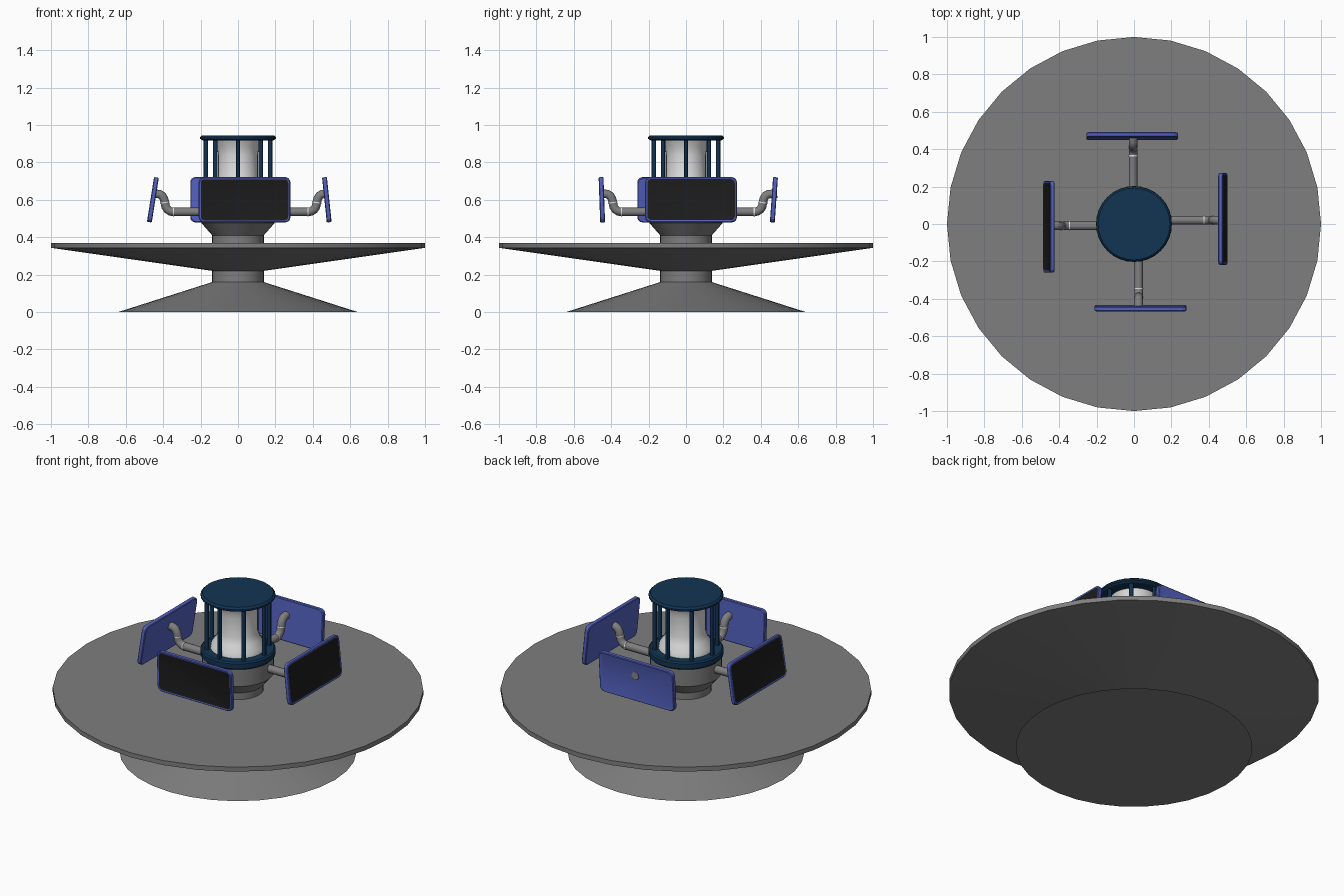
import bpy, bmesh, math
from mathutils import Matrix, Vector

if "Cube" in bpy.data.objects:
    bpy.data.objects.remove(bpy.data.objects["Cube"])


def material(name, rgb):
    m = bpy.data.materials.new(name)
    m.diffuse_color = (*rgb, 1)
    m.use_nodes = True
    m.node_tree.nodes["Principled BSDF"].inputs["Base Color"].default_value = m.diffuse_color
    return m


GREY = material("hull grey", (0.21, 0.21, 0.21))
NAVY = material("dark navy", (0.006, 0.034, 0.085))
BLUE = material("panel blue", (0.085, 0.12, 0.52))
BLACK = material("solar black", (0.012, 0.012, 0.012))
WHITE = material("lens white", (0.75, 0.75, 0.75))


def finish(name, bm, mats, angle=30):
    bmesh.ops.recalc_face_normals(bm, faces=bm.faces[:])
    me = bpy.data.meshes.new(name)
    bm.to_mesh(me)
    bm.free()
    ob = bpy.data.objects.new(name, me)
    bpy.context.collection.objects.link(ob)
    for m in mats:
        me.materials.append(m)
    smooth(ob, angle)
    return ob


def smooth(ob, angle=30):
    bpy.ops.object.select_all(action='DESELECT')
    ob.select_set(True)
    bpy.context.view_layer.objects.active = ob
    bpy.ops.object.shade_smooth_by_angle(angle=math.radians(angle))


def lathe(name, profile, mat, sides=32):
    """Turn an (r, z) profile round the z axis and cap both ends."""
    bm = bmesh.new()
    rings = []
    for r, z in profile:
        rings.append([bm.verts.new((r * math.cos(2 * math.pi * i / sides),
                                    r * math.sin(2 * math.pi * i / sides), z))
                      for i in range(sides)])
    for a, b in zip(rings, rings[1:]):
        for i in range(sides):
            j = (i + 1) % sides
            bm.faces.new((a[i], a[j], b[j], b[i]))
    bm.faces.new(rings[0])
    bm.faces.new(rings[-1])
    return finish(name, bm, [mat])


def cylinder(bm, radius, depth, matrix, sides=16):
    bmesh.ops.create_cone(bm, cap_ends=True, segments=sides, radius1=radius,
                          radius2=radius, depth=depth, matrix=matrix)


# Floating base: foot cone, stem, wide disc
lathe("float_base", [(0.64, 0), (0.138, 0.16), (0.138, 0.22), (1.0, 0.343),
                     (1.0, 0.37)], GREY)

# Neck and housing under the lantern
lathe("lantern_housing", [(0.138, 0.365), (0.138, 0.41), (0.195, 0.475),
                          (0.195, 0.585)], GREY)

# Lantern: bottom ring, waisted lens, lid
lathe("lantern_ring", [(0.195, 0.575), (0.203, 0.583), (0.203, 0.612),
                       (0.195, 0.62)], NAVY)
lathe("lantern_lens", [(0.15, 0.615), (0.145, 0.645), (0.12, 0.68), (0.106, 0.72),
                       (0.106, 0.84), (0.112, 0.88), (0.135, 0.925)], WHITE)
lathe("lantern_lid", [(0.19, 0.918), (0.202, 0.926), (0.202, 0.935),
                      (0.192, 0.945)], NAVY)

# Eight cage bars
bm = bmesh.new()
for i in range(8):
    a = math.radians(45 * i)
    cylinder(bm, 0.012, 0.32,
             Matrix.Translation((0.172 * math.cos(a), 0.172 * math.sin(a), 0.765)), 12)
finish("lantern_bars", bm, [NAVY])


def rounded_outline(w, h, r, n=4):
    pts = []
    for k, (sx, sz) in enumerate([(1, 1), (-1, 1), (-1, -1), (1, -1)]):
        for i in range(n + 1):
            a = math.radians(90 * k + 90 * i / n)
            pts.append((sx * (w / 2 - r) + r * math.cos(a),
                        sz * (h / 2 - r) + r * math.sin(a)))
    return pts


def solar_panel(name, matrix, face_mat):
    """Rounded slab with its outward (-y) face inset as the solar cell."""
    bm = bmesh.new()
    loops = []
    for y, trim in ((0.013, 0.008), (0.009, 0), (-0.009, 0), (-0.013, 0.008)):
        loops.append([bm.verts.new((x, y, z)) for x, z in
                      rounded_outline(0.49 - trim, 0.242 - trim, 0.028)])
    n = len(loops[0])
    for a, b in zip(loops, loops[1:]):
        for i in range(n):
            j = (i + 1) % n
            bm.faces.new((a[i], a[j], b[j], b[i]))
    bm.faces.new(loops[0])
    front = bm.faces.new(loops[-1])
    bmesh.ops.recalc_face_normals(bm, faces=bm.faces[:])
    bmesh.ops.inset_region(bm, faces=[front], thickness=0.007, depth=-0.002)
    front.material_index = 1
    bm.transform(matrix)
    finish(name, bm, [BLUE, face_mat], 20)


def support_arm(name, matrix, lateral, shift, end):
    """Bent pipe from the housing to the panel, with two joint rings."""
    path = [(0.345, 0.535), (0.362, 0.538), (0.377, 0.548), (0.387, 0.563),
            (0.391, 0.585), (0.396, 0.606), (0.406, 0.622), (0.42, 0.63)]
    pts = [(0.17, 0.535)] + [(r + shift, z) for r, z in path] + [(end, 0.633)]
    cu = bpy.data.curves.new(name, 'CURVE')
    cu.dimensions = '3D'
    cu.bevel_depth = 0.023
    cu.bevel_resolution = 4
    cu.use_fill_caps = True
    sp = cu.splines.new('POLY')
    sp.points.add(len(pts) - 1)
    for p, (r, z) in zip(sp.points, pts):
        p.co = (*(matrix @ Vector((lateral, -r, z))), 1)
    cu.materials.append(GREY)
    ob = bpy.data.objects.new(name, cu)
    bpy.context.collection.objects.link(ob)
    bpy.ops.object.select_all(action='DESELECT')
    ob.select_set(True)
    bpy.context.view_layer.objects.active = ob
    bpy.ops.object.convert(target='MESH')
    smooth(bpy.context.view_layer.objects.active, 50)

    bm = bmesh.new()
    for (r, z), turn in (((0.345, 0.535), 90), ((0.391, 0.585), 8)):
        cylinder(bm, 0.025, 0.006, matrix @ Matrix.Translation((lateral, -r - shift, z))
                 @ Matrix.Rotation(math.radians(turn), 4, 'X'), 20)
    finish(name + "_rings", bm, [WHITE])


# Four panels on arms: side, turn, panel offset, radius, tilt, arm offset, shift, end, face
SIDES = [
    ("front", 0, 0.035, 0.450, -2, 0.025, 0.0, 0.445, BLACK),
    ("right", 90, 0.027, 0.475, 6, 0.020, 0.03, 0.470, BLACK),
    ("back", 180, 0.010, 0.470, -4, 0.005, 0.02, 0.487, BLUE),
    ("left", 270, 0.015, 0.455, 9, 0.010, 0.0, 0.450, BLACK),
]
for side, turn, off, radius, tilt, arm_off, shift, end, face in SIDES:
    spin = Matrix.Rotation(math.radians(turn), 4, 'Z')
    place = (spin @ Matrix.Translation((off, -radius, 0.6))
             @ Matrix.Rotation(math.radians(-tilt), 4, 'X'))
    solar_panel(side + "_panel", place, face)
    support_arm(side + "_arm", spin, arm_off, shift, end)
